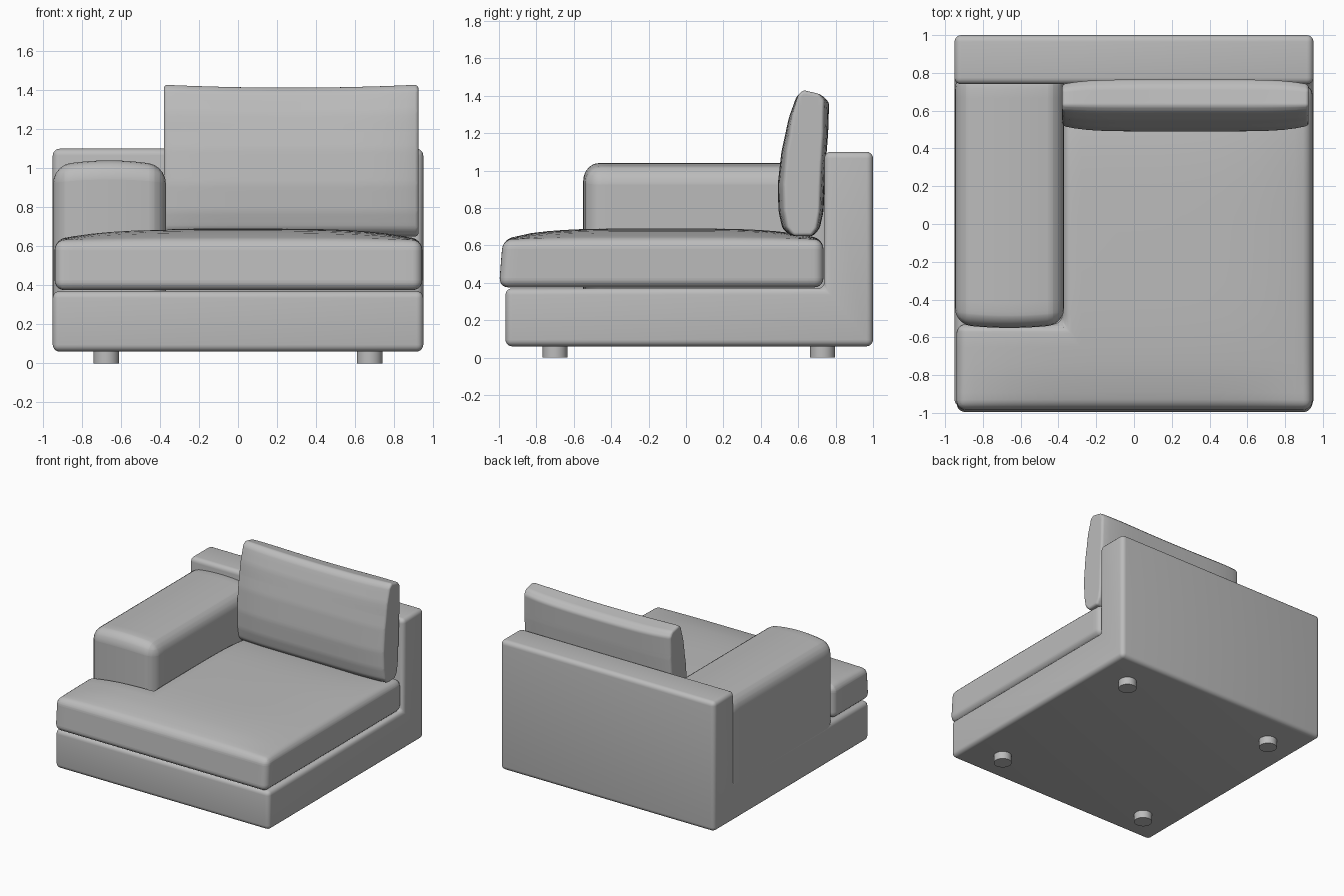
import bpy, bmesh
from mathutils import Vector

cube = bpy.data.objects.get("Cube")
if cube:
    bpy.data.objects.remove(cube, do_unlink=True)

fabric = bpy.data.materials.new("grey fabric")
fabric.use_nodes = True
grey = (0.5, 0.5, 0.5, 1)
fabric.diffuse_color = grey
fabric.node_tree.nodes["Principled BSDF"].inputs["Base Color"].default_value = grey


def finish(obj, angle=0.7):
    obj.data.materials.append(fabric)
    bpy.ops.object.select_all(action='DESELECT')
    bpy.context.view_layer.objects.active = obj
    obj.select_set(True)
    bpy.ops.object.shade_smooth_by_angle(angle=angle)


def padded(name, outline, axis, lo, hi, radius, shape=None, cuts=20):
    """Extrude an outline along an axis, round its edges, then reshape it."""
    def place(p, d):
        return {'x': (d, p[0], p[1]), 'z': (p[0], p[1], d)}[axis]
    bm = bmesh.new()
    face = bm.faces.new([bm.verts.new(place(p, lo)) for p in outline])
    out = bmesh.ops.extrude_face_region(bm, geom=[face])
    top = [g for g in out['geom'] if isinstance(g, bmesh.types.BMVert)]
    bmesh.ops.translate(bm, verts=top, vec=place((0, 0), hi - lo))
    bmesh.ops.recalc_face_normals(bm, faces=bm.faces)
    bmesh.ops.bevel(bm, geom=bm.edges[:], offset=radius, segments=5,
                    profile=0.5, affect='EDGES', clamp_overlap=True)
    if shape:
        # Slice into a grid so the padding can curve
        for i in range(3):
            normal = Vector((i == 0, i == 1, i == 2))
            low = min(v.co[i] for v in bm.verts)
            high = max(v.co[i] for v in bm.verts)
            for k in range(1, cuts):
                bmesh.ops.bisect_plane(
                    bm, geom=bm.verts[:] + bm.edges[:] + bm.faces[:], dist=1e-5,
                    plane_co=normal * (low + (high - low) * k / cuts), plane_no=normal)
        for v in bm.verts:
            v.co = shape(v.co.copy())
    mesh = bpy.data.meshes.new(name)
    bm.to_mesh(mesh)
    bm.free()
    obj = bpy.data.objects.new(name, mesh)
    bpy.context.collection.objects.link(obj)
    finish(obj)
    return obj


def dome(value, middle, half, power=4):
    return max(0, 1 - abs((value - middle) / half) ** power)


# Base and back in one L-shaped body
padded("base_and_back", [(-0.965, 0.06), (1, 0.06), (1, 1.10), (0.74, 1.10),
                         (0.74, 0.37), (-0.965, 0.37)], 'x', -0.95, 0.95, 0.035)


# Seat cushion, notched around the armrest and crowned on top
def crown(p):
    rise = max(0, (p.z - 0.375) / 0.255)
    p.z += 0.06 * rise * dome(p.x, 0, 0.95) * dome(p.y, -0.13, 0.87)
    if p.y < -0.9:
        p.y += 0.02 * rise
    return p


padded("seat_cushion", [(-0.94, -1), (0.945, -1), (0.945, 0.735), (-0.38, 0.735),
                        (-0.38, -0.53), (-0.94, -0.53)], 'z', 0.375, 0.63, 0.05, crown)


# Armrest, with a softly domed top and front
def arm_shape(p):
    if p.z > 0.8:
        p.z += 0.03 * dome(p.x, -0.66, 0.29, 2) * (p.z - 0.8) / 0.21
    if p.y < -0.3:
        p.y -= 0.02 * dome(p.x, -0.66, 0.29, 2)
    return p


padded("armrest", [(-0.948, -0.53), (-0.37, -0.53), (-0.37, 0.80), (-0.948, 0.80)],
       'z', 0.15, 1.01, 0.085, arm_shape)


# Back cushion: leaning, bulging profile, pinched at its two ends
def pinch(p):
    edge = 1 - dome(p.x, 0.27, 0.65, 6)
    p.y += (0.64 - p.y) * 0.2 * edge
    if p.z > 1.2:
        p.z += 0.015 * (abs(p.x - 0.27) / 0.65) ** 2
    return p


padded("back_cushion", [(0.56, 0.65), (0.515, 0.69), (0.495, 0.78), (0.49, 0.92),
                        (0.51, 1.10), (0.55, 1.28), (0.59, 1.39), (0.625, 1.415),
                        (0.73, 1.395), (0.765, 1.36), (0.76, 1.20), (0.745, 1.0),
                        (0.735, 0.78), (0.715, 0.69), (0.68, 0.65)],
       'x', -0.38, 0.925, 0.018, pinch)

# Feet
for side, x in (("right", -0.675), ("left", 0.675)):
    for end, y in (("front", -0.70), ("back", 0.73)):
        bpy.ops.mesh.primitive_cylinder_add(vertices=32, radius=0.066, depth=0.08,
                                            location=(x, y, 0.04))
        foot = bpy.context.object
        foot.name = f"{end}_{side}_foot"
        finish(foot)
